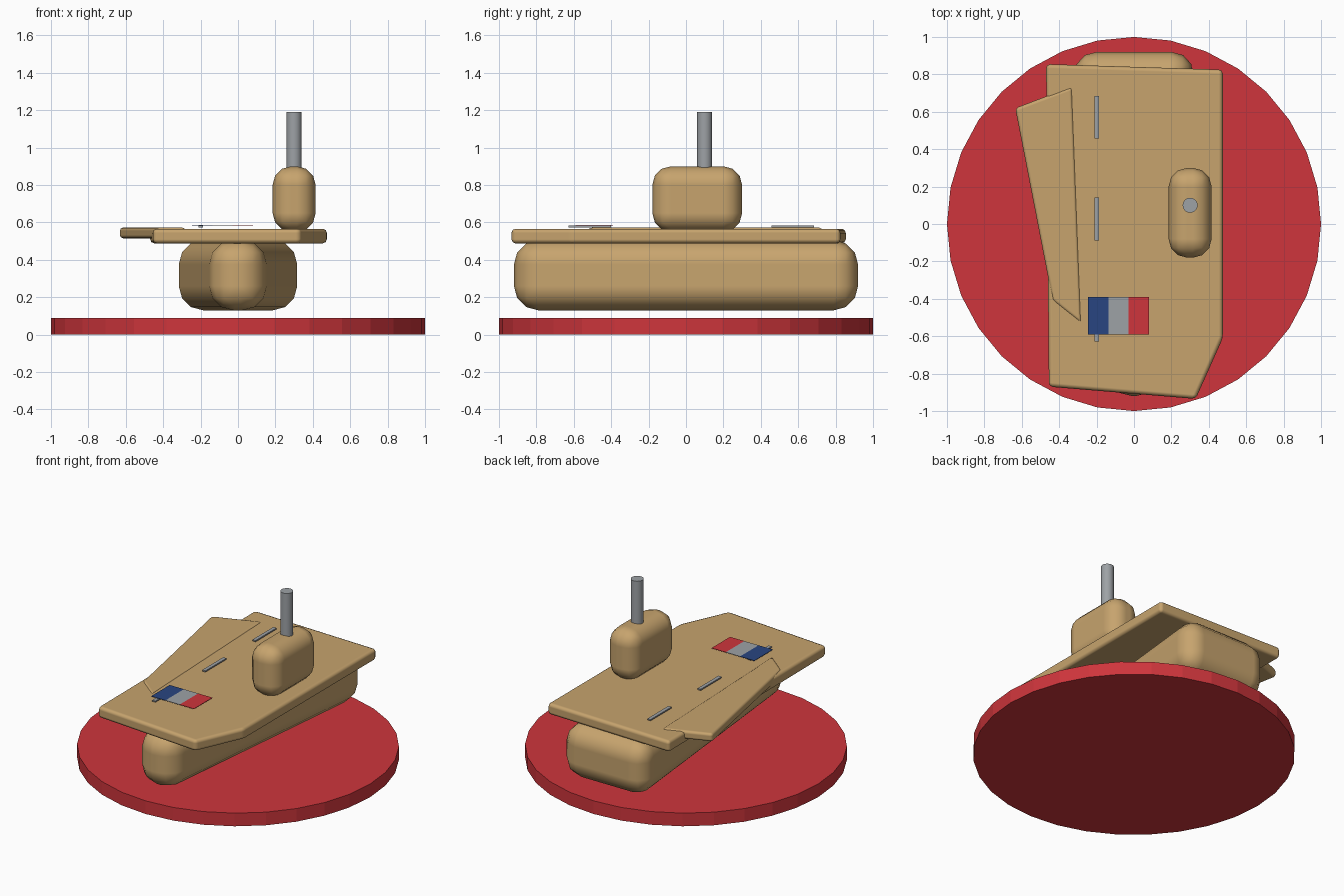
import bpy
import bmesh

if "Cube" in bpy.data.objects:
    bpy.data.objects.remove(bpy.data.objects["Cube"], do_unlink=True)


def material(name, rgb):
    m = bpy.data.materials.new(name)
    m.use_nodes = True
    m.diffuse_color = (*rgb, 1)
    m.node_tree.nodes["Principled BSDF"].inputs["Base Color"].default_value = (*rgb, 1)
    return m


TAN = material("tan", (0.57, 0.37, 0.155))
RED = material("red", (0.62, 0.036, 0.045))
GREY = material("grey", (0.34, 0.36, 0.38))
BLUE = material("blue", (0.022, 0.06, 0.22))


def prism(name, outline, z0, z1, mat, radius=0, segments=3):
    """Extrude a plan outline from z0 to z1, optionally rounding every edge."""
    bm = bmesh.new()
    base = bm.faces.new([bm.verts.new((x, y, z0)) for x, y in outline])
    top = bmesh.ops.extrude_face_region(bm, geom=[base])["geom"]
    for v in top:
        if isinstance(v, bmesh.types.BMVert):
            v.co.z = z1
    bmesh.ops.recalc_face_normals(bm, faces=bm.faces)
    mesh = bpy.data.meshes.new(name)
    bm.to_mesh(mesh)
    bm.free()
    mesh.materials.append(mat)
    obj = bpy.data.objects.new(name, mesh)
    bpy.context.collection.objects.link(obj)
    if radius:
        mesh.shade_smooth()
        bevel = obj.modifiers.new("rounding", "BEVEL")
        bevel.width = radius
        bevel.segments = segments
        bevel.limit_method = "NONE"
        bevel.harden_normals = True
    return obj


def rect(x0, x1, y0, y1):
    return [(x0, y0), (x1, y0), (x1, y1), (x0, y1)]


def cylinder(name, sides, radius, x, y, z0, z1, mat):
    bpy.ops.mesh.primitive_cylinder_add(vertices=sides, radius=radius, depth=z1 - z0,
                                        location=(x, y, (z0 + z1) / 2))
    obj = bpy.context.object
    obj.name = name
    obj.data.materials.append(mat)
    return obj


# Round display base
cylinder("base_disc", 32, 1, 0, 0, 0, 0.09, RED)

# Hull tapering to a narrow rounded bow
prism("hull", [(-0.14, -0.92), (0.14, -0.92), (0.33, 0.92), (-0.33, 0.92)],
      0.13, 0.505, TAN, 0.13)

# Flight deck and the angled landing deck on its right side
prism("flight_deck", [(-0.455, -0.87), (0.33, -0.935), (0.475, -0.61),
                      (0.475, 0.825), (-0.47, 0.855)], 0.488, 0.566, TAN, 0.022, 2)
prism("angled_deck", [(-0.435, -0.41), (-0.28, -0.535), (-0.33, 0.735),
                      (-0.635, 0.62)], 0.515, 0.573, TAN, 0.018, 2)

# Control tower and mast
prism("tower", rect(0.185, 0.415, -0.18, 0.3), 0.55, 0.9, TAN, 0.1)
cylinder("mast", 24, 0.04, 0.3, 0.1, 0.85, 1.19, GREY)
bpy.ops.object.shade_smooth_by_angle()

# Runway centre marks
for i, y in enumerate((0.57, 0.027, -0.515)):
    prism(f"runway_mark_{i + 1}", rect(-0.21, -0.186, y - 0.114, y + 0.114),
          0.574, 0.583, GREY)

# Three striped panel near the bow
for i, (label, mat) in enumerate((("blue", BLUE), ("grey", GREY), ("red", RED))):
    x = -0.245 + i * 0.108
    prism(f"{label}_stripe", rect(x, x + 0.108, -0.59, -0.39), 0.583, 0.586, mat)
